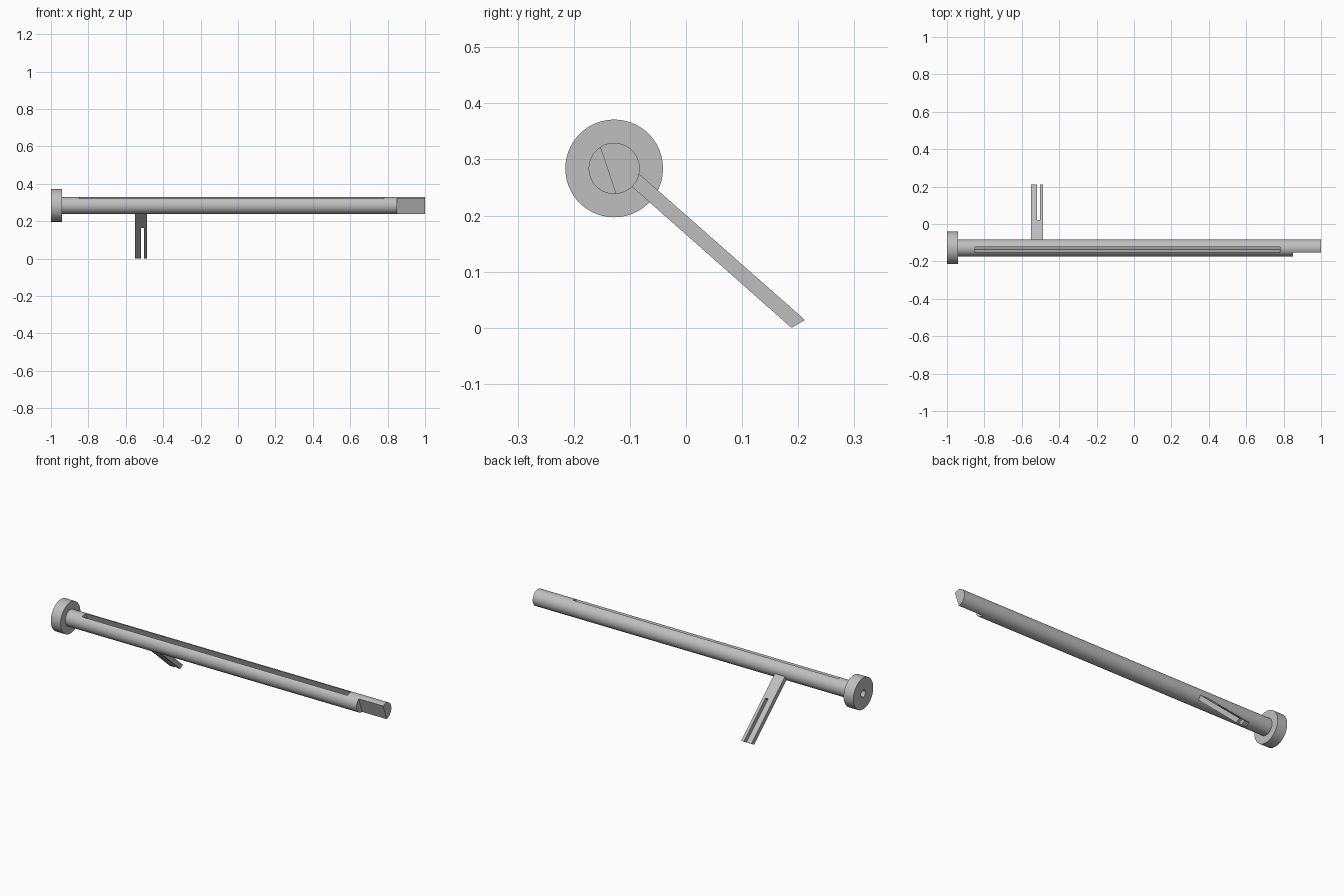
import bpy, bmesh, math
from mathutils import Vector

cube = bpy.data.objects.get("Cube")
if cube:
    bpy.data.objects.remove(cube, do_unlink=True)

steel = bpy.data.materials.new("grey_steel")
steel.use_nodes = True
GREY = (0.52, 0.52, 0.52, 1)
steel.diffuse_color = GREY
steel.node_tree.nodes["Principled BSDF"].inputs["Base Color"].default_value = GREY

AXIS = Vector((-0.128, 0.284))        # rod centre in the y-z plane
R = 0.0455
UP = Vector((-0.32, 0.947)).normalized()   # direction the groove opens
SIDE = Vector((UP.y, -UP.x))               # across the groove, towards the back


def prism(name, outline, x0, x1):
    """Extrude a y-z outline along x."""
    bm = bmesh.new()
    face = bm.faces.new([bm.verts.new((x0, p[0], p[1])) for p in outline])
    new = bmesh.ops.extrude_face_region(bm, geom=[face])["geom"]
    bmesh.ops.translate(bm, vec=(x1 - x0, 0, 0),
                        verts=[v for v in new if isinstance(v, bmesh.types.BMVert)])
    bmesh.ops.recalc_face_normals(bm, faces=bm.faces)
    mesh = bpy.data.meshes.new(name)
    bm.to_mesh(mesh)
    bm.free()
    mesh.materials.append(steel)
    obj = bpy.data.objects.new(name, mesh)
    bpy.context.collection.objects.link(obj)
    return obj


def circle(r, n=96):
    return [AXIS + Vector((math.cos(a), math.sin(a))) * r
            for a in (2 * math.pi * i / n for i in range(n))]


def slab(s0, s1, u0, u1):
    """Rectangle aligned to the groove direction."""
    return [AXIS + SIDE * s + UP * u for s, u in ((s0, u0), (s1, u0), (s1, u1), (s0, u1))]


def cut(obj, outline, x0, x1):
    cutter = prism("cutter", outline, x0, x1)
    cutter.hide_render = True
    mod = obj.modifiers.new("cut", 'BOOLEAN')
    mod.operation, mod.solver, mod.object = 'DIFFERENCE', 'EXACT', cutter
    bpy.context.view_layer.objects.active = obj
    bpy.ops.object.modifier_apply(modifier=mod.name)
    bpy.data.objects.remove(cutter, do_unlink=True)


# Rod with long groove, flat at the tip and bore in the head end
rod = prism("rod", circle(R), -0.94, 1.0)
cut(rod, slab(-0.1, -0.0115, -0.1, 0.1), 0.85, 1.1)
cut(rod, slab(-0.0115, 0.02, -0.005, 0.1), -0.85, 0.78)
cut(rod, circle(0.019, 48), -1.1, -0.89)

# Round head
head = prism("head", circle(0.087), -1.0, -0.94)
cut(head, circle(0.019, 48), -1.1, -0.9)

# Slanted forked lever
lever = prism("forked_lever", [(-0.1, 0.289), (0.212, 0.014), (0.188, 0.0), (-0.115, 0.268)],
              -0.55, -0.487)
cut(lever, [(0.04, 0.206), (-0.02, 0.137), (0.18, -0.05), (0.26, 0.0)], -0.519, -0.503)

for obj in (rod, head, lever):
    bpy.ops.object.select_all(action='DESELECT')
    obj.select_set(True)
    bpy.context.view_layer.objects.active = obj
    bpy.ops.object.shade_smooth_by_angle(angle=math.radians(30))
